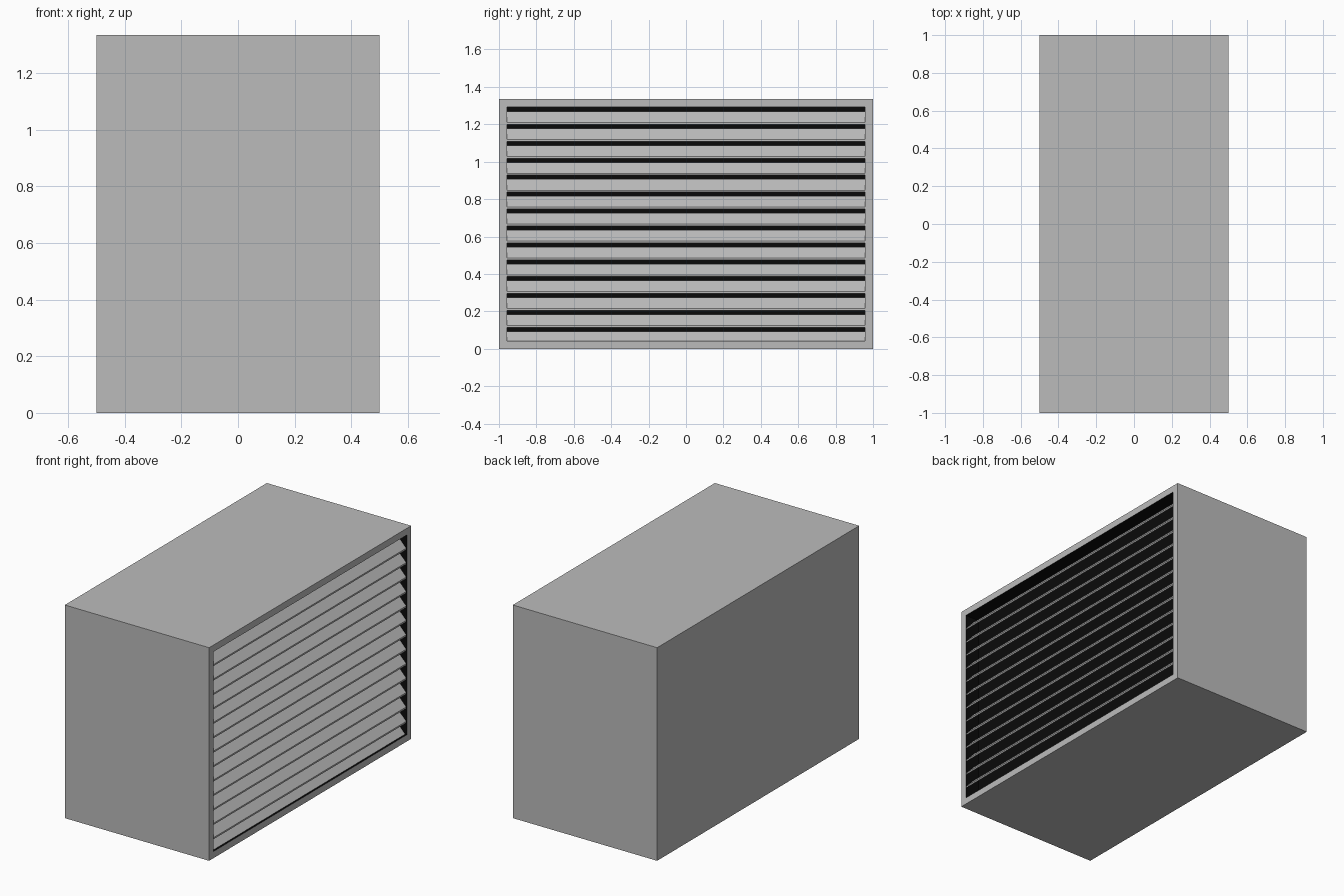
import bpy, bmesh

if "Cube" in bpy.data.objects:
    bpy.data.objects.remove(bpy.data.objects["Cube"])

W, D, H = 0.5, 1.0, 1.335      # half width, half depth, height
FRAME, RECESS = 0.042, 0.10

black = bpy.data.materials.new("black_interior")
black.diffuse_color = (0.003, 0.003, 0.003, 1)
black.use_nodes = True
black.node_tree.nodes["Principled BSDF"].inputs["Base Color"].default_value = black.diffuse_color
grey = bpy.data.materials.new("grey_metal")
grey.diffuse_color = (0.5, 0.5, 0.5, 1)
grey.use_nodes = True
grey.node_tree.nodes["Principled BSDF"].inputs["Base Color"].default_value = grey.diffuse_color


def make_object(name, bm, materials=()):
    bmesh.ops.recalc_face_normals(bm, faces=bm.faces)
    mesh = bpy.data.meshes.new(name)
    bm.to_mesh(mesh)
    bm.free()
    for m in materials:
        mesh.materials.append(m)
    obj = bpy.data.objects.new(name, mesh)
    bpy.context.collection.objects.link(obj)
    return obj


# Cabinet: box with a framed recess, dark inside, on the +x side
bm = bmesh.new()
bmesh.ops.create_cube(bm, size=1)
for v in bm.verts:
    v.co = (v.co.x * 2 * W, v.co.y * 2 * D, (v.co.z + 0.5) * H)
bm.normal_update()
side = max(bm.faces, key=lambda f: f.calc_center_median().x)
bmesh.ops.inset_region(bm, faces=[side], thickness=FRAME, use_even_offset=True)
ext = bmesh.ops.extrude_discrete_faces(bm, faces=[side])
back = ext["faces"][0]
bmesh.ops.translate(bm, verts=back.verts, vec=(-RECESS, 0, 0))
for f in bm.faces:
    if any(v in back.verts for v in f.verts):
        f.material_index = 1
make_object("cabinet", bm, (grey, black))

# Louver slats sloping down and outwards
PITCH, COUNT, TOP = 0.0904, 14, 1.268
for i in range(COUNT):
    z = TOP - i * PITCH
    profile = [(0.44, z), (0.495, z - 0.059), (0.495, z - 0.069), (0.44, z - 0.010)]
    bm = bmesh.new()
    face = bm.faces.new([bm.verts.new((x, -D + FRAME, pz)) for x, pz in profile])
    ext = bmesh.ops.extrude_face_region(bm, geom=[face])
    moved = [g for g in ext["geom"] if isinstance(g, bmesh.types.BMVert)]
    bmesh.ops.translate(bm, verts=moved, vec=(0, 2 * (D - FRAME), 0))
    make_object(f"louver_slat_{i + 1}", bm, (grey,))
